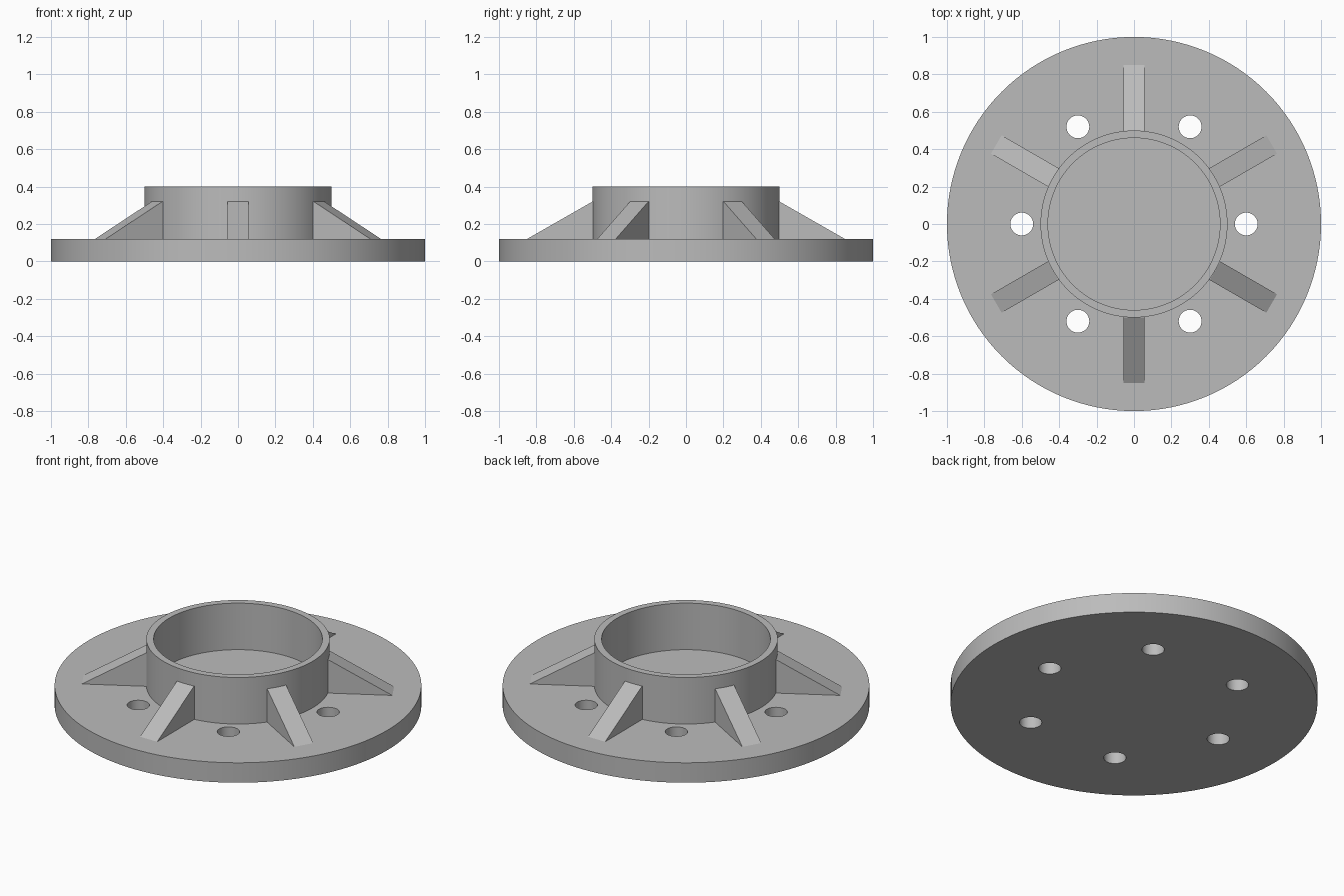
import bpy, bmesh, math
from mathutils import Matrix

cube = bpy.data.objects.get("Cube")
if cube:
    bpy.data.objects.remove(cube, do_unlink=True)

SEGMENTS = 128
FLANGE_TOP = 0.12
HUB_TOP = 0.40
HUB_RADIUS = 0.5
BORE_RADIUS = 0.46

# Single grey finish
grey = bpy.data.materials.new("plain_grey")
grey.use_nodes = True
colour = (0.5, 0.5, 0.5, 1)
grey.diffuse_color = colour
grey.node_tree.nodes["Principled BSDF"].inputs["Base Color"].default_value = colour


def make_object(name, bm):
    bmesh.ops.recalc_face_normals(bm, faces=bm.faces)
    mesh = bpy.data.meshes.new(name)
    bm.to_mesh(mesh)
    bm.free()
    obj = bpy.data.objects.new(name, mesh)
    bpy.context.collection.objects.link(obj)
    mesh.materials.append(grey)
    return obj


def add_cylinder(bm, radius, bottom, top, segments, x=0, y=0):
    centre = Matrix.Translation((x, y, (bottom + top) / 2))
    bmesh.ops.create_cone(bm, cap_ends=True, segments=segments, radius1=radius,
                          radius2=radius, depth=top - bottom, matrix=centre)


def smooth(obj):
    bpy.ops.object.select_all(action="DESELECT")
    obj.select_set(True)
    bpy.context.view_layer.objects.active = obj
    bpy.ops.object.shade_smooth_by_angle(angle=math.radians(30))


# Flange disc
bm = bmesh.new()
add_cylinder(bm, 1, 0, FLANGE_TOP, SEGMENTS)
flange = make_object("flange_disc", bm)

# Six bolt holes cut through the flange
bm = bmesh.new()
for i in range(6):
    angle = math.radians(60 * i)
    add_cylinder(bm, 0.061, -0.1, 0.3, 48,
                 0.6 * math.cos(angle), 0.6 * math.sin(angle))
cutter = make_object("bolt_hole_cutter", bm)
cut = flange.modifiers.new("bolt_holes", "BOOLEAN")
cut.operation = "DIFFERENCE"
cut.solver = "EXACT"
cut.object = cutter
bpy.context.view_layer.objects.active = flange
bpy.ops.object.modifier_apply(modifier=cut.name)
bpy.data.objects.remove(cutter, do_unlink=True)
smooth(flange)

# Hub ring: a rectangular section spun round the axis, open at the base
bm = bmesh.new()
section = [(BORE_RADIUS, FLANGE_TOP), (BORE_RADIUS, HUB_TOP),
           (HUB_RADIUS, HUB_TOP), (HUB_RADIUS, FLANGE_TOP)]
verts = [bm.verts.new((r, 0, z)) for r, z in section]
edges = [bm.edges.new(pair) for pair in zip(verts, verts[1:])]
bmesh.ops.spin(bm, geom=verts + edges, cent=(0, 0, 0), axis=(0, 0, 1),
               angle=math.tau, steps=SEGMENTS, use_merge=True)
bmesh.ops.remove_doubles(bm, verts=bm.verts, dist=1e-5)
smooth(make_object("hub_ring", bm))

# Six triangular ribs bracing the hub, their inner ends sunk into the wall
for i in range(6):
    bm = bmesh.new()
    profile = [(0.48, FLANGE_TOP), (0.85, FLANGE_TOP), (HUB_RADIUS, 0.32), (0.48, 0.32)]
    side = bm.faces.new([bm.verts.new((r, -0.057, z)) for r, z in profile])
    extruded = bmesh.ops.extrude_face_region(bm, geom=[side])["geom"]
    bmesh.ops.translate(bm, vec=(0, 0.114, 0),
                        verts=[v for v in extruded if isinstance(v, bmesh.types.BMVert)])
    bm.transform(Matrix.Rotation(math.radians(30 + 60 * i), 4, "Z"))
    make_object(f"rib_{i + 1}", bm)
